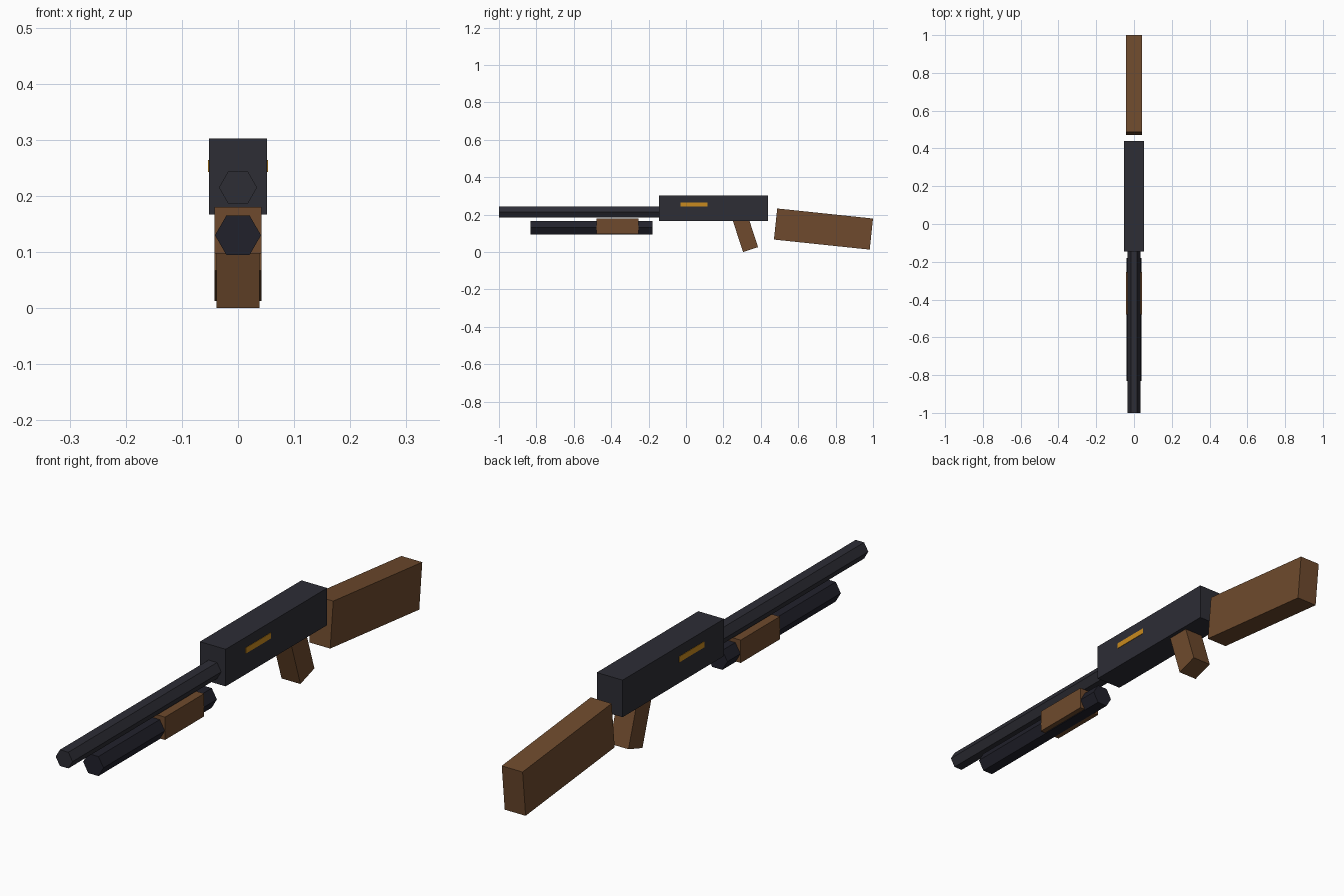
import bpy, bmesh, math
from mathutils import Matrix, Vector

if "Cube" in bpy.data.objects:
    bpy.data.objects.remove(bpy.data.objects["Cube"])


def material(name, rgb):
    def lin(c):
        c /= 255
        return c / 12.92 if c <= 0.04045 else ((c + 0.055) / 1.055) ** 2.4
    m = bpy.data.materials.new(name)
    m.diffuse_color = (*[lin(c) for c in rgb], 1)
    m.use_nodes = True
    m.node_tree.nodes["Principled BSDF"].inputs["Base Color"].default_value = m.diffuse_color
    return m


GUNMETAL = material("gunmetal", (45, 45, 53))
DARK_STEEL = material("dark steel", (33, 33, 43))
WOOD = material("brown wood", (110, 74, 45))
BRASS = material("brass", (200, 138, 30))


def finish(name, bm, mat):
    bmesh.ops.recalc_face_normals(bm, faces=bm.faces)
    me = bpy.data.meshes.new(name)
    bm.to_mesh(me)
    bm.free()
    me.materials.append(mat)
    ob = bpy.data.objects.new(name, me)
    bpy.context.collection.objects.link(ob)
    return ob


def box(name, centre, size, mat, tilt=0):
    """Box tilted about the x axis (degrees)."""
    bm = bmesh.new()
    bmesh.ops.create_cube(bm, size=1, matrix=Matrix.Diagonal((*size, 1)))
    ob = finish(name, bm, mat)
    ob.location = centre
    ob.rotation_euler.x = math.radians(tilt)
    return ob


def hex_rod(name, y0, y1, z, r, mat):
    """Six-sided rod along y with flat top and bottom."""
    bm = bmesh.new()
    ring = [bm.verts.new((r * math.cos(i * math.pi / 3), y0, z + r * math.sin(i * math.pi / 3)))
            for i in range(6)]
    base = bm.faces.new(ring)
    ext = bmesh.ops.extrude_face_region(bm, geom=[base], use_keep_orig=True)
    bmesh.ops.translate(bm, vec=Vector((0, y1 - y0, 0)),
                        verts=[v for v in ext["geom"] if isinstance(v, bmesh.types.BMVert)])
    return finish(name, bm, mat)


# Metal body
box("receiver", (0, 0.147, 0.2345), (0.104, 0.584, 0.135), GUNMETAL)
hex_rod("barrel", -1.0, -0.12, 0.215, 0.034, GUNMETAL)
hex_rod("magazine_tube", -0.832, -0.18, 0.13, 0.041, DARK_STEEL)

# Wooden furniture
box("pump_forend", (0, -0.367, 0.1385), (0.084, 0.225, 0.083), WOOD)
box("stock", (0, 0.735, 0.123), (0.084, 0.515, 0.167), WOOD, tilt=-6)

# Grip: placed from the middle of its lower end, upper end sunk in the receiver
a, length = math.radians(18), 0.21
box("grip", (0, 0.345 - math.sin(a) * length / 2, 0.0131 + math.cos(a) * length / 2),
    (0.076, 0.0845, length), WOOD, tilt=18)

# Thin brass plates on both sides of the receiver
for side, label in ((-1, "left"), (1, "right")):
    box(f"side_plate_{label}", (side * 0.0515, 0.042, 0.2535), (0.004, 0.145, 0.021), BRASS)
